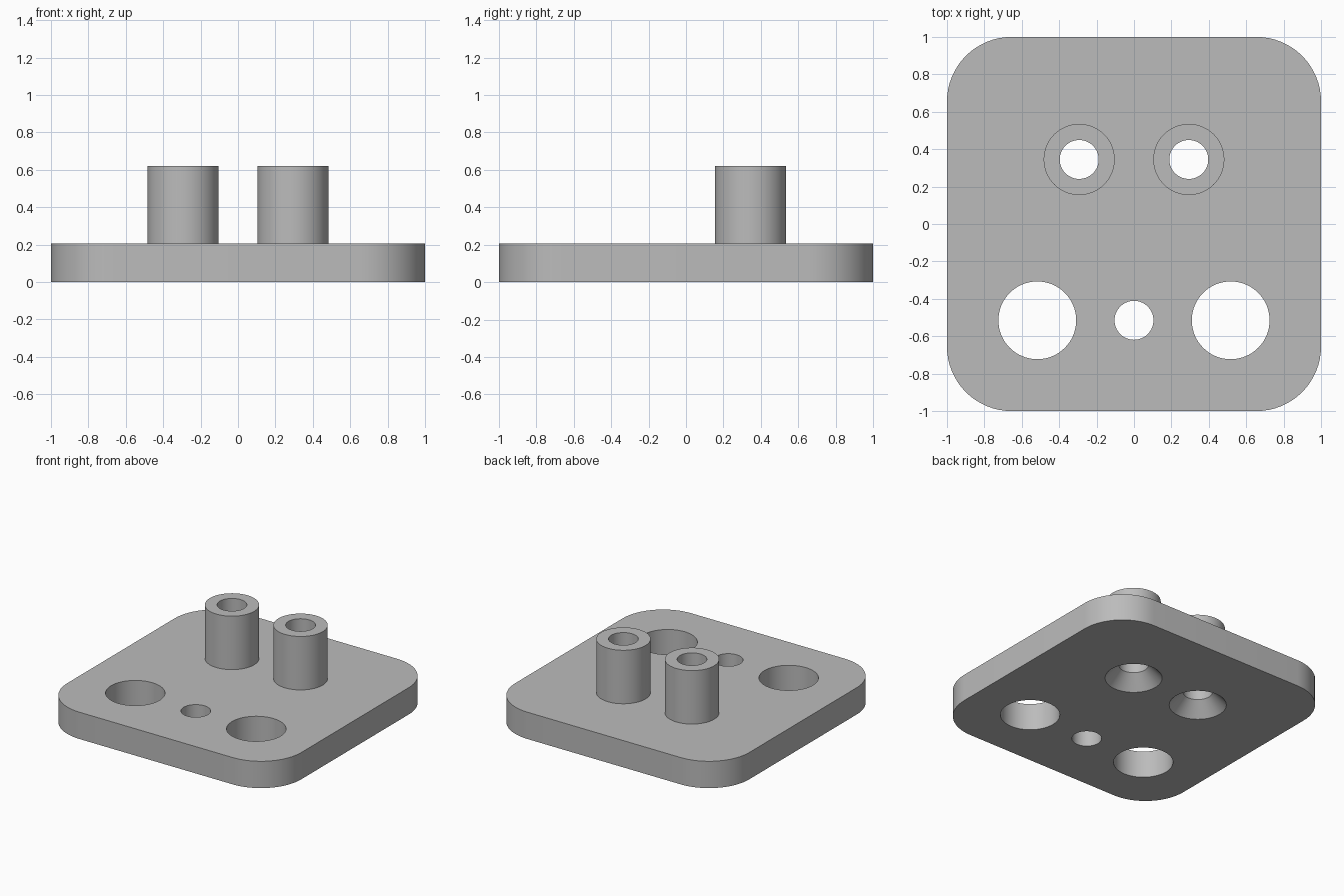
import bpy, bmesh
from math import cos, sin, pi, radians

cube = bpy.data.objects.get("Cube")
if cube:
    bpy.data.objects.remove(cube, do_unlink=True)

PLATE_TOP, POST_TOP = 0.207, 0.62
CORNER, BORE = 0.345, 0.104
SEGMENTS = 64

grey = bpy.data.materials.new("plain grey")
grey.use_nodes = True
colour = (0.5, 0.5, 0.5, 1)
grey.diffuse_color = colour
grey.node_tree.nodes["Principled BSDF"].inputs["Base Color"].default_value = colour


def stack(name, rings):
    """Closed solid joining equal-length rings of points from bottom to top."""
    bm = bmesh.new()
    loops = [[bm.verts.new(p) for p in ring] for ring in rings]
    n = len(loops[0])
    for low, high in zip(loops, loops[1:]):
        for i in range(n):
            j = (i + 1) % n
            bm.faces.new((low[i], low[j], high[j], high[i]))
    bm.faces.new(loops[0][::-1])
    bm.faces.new(loops[-1])
    mesh = bpy.data.meshes.new(name)
    bm.to_mesh(mesh)
    bm.free()
    mesh.materials.append(grey)
    obj = bpy.data.objects.new(name, mesh)
    bpy.context.collection.objects.link(obj)
    return obj


def turned(name, x, y, profile):
    """Solid of revolution about a vertical axis from (radius, z) pairs."""
    angles = [2 * pi * i / SEGMENTS for i in range(SEGMENTS)]
    return stack(name, [[(x + r * cos(a), y + r * sin(a), z) for a in angles]
                        for r, z in profile])


def rounded_square(z, steps=16):
    c = 1 - CORNER
    ring = []
    for k, (sx, sy) in enumerate(((1, 1), (-1, 1), (-1, -1), (1, -1))):
        for i in range(steps + 1):
            a = (k + i / steps) * pi / 2
            ring.append((sx * c + CORNER * cos(a), sy * c + CORNER * sin(a), z))
    return ring


def combine(target, tool, operation):
    mod = target.modifiers.new(operation.lower(), 'BOOLEAN')
    mod.operation, mod.solver, mod.object = operation, 'EXACT', tool
    bpy.context.view_layer.objects.active = target
    bpy.ops.object.modifier_apply(modifier=mod.name)
    bpy.data.objects.remove(tool, do_unlink=True)


# Rounded base plate
plate = stack("base_plate_with_posts", [rounded_square(0), rounded_square(PLATE_TOP)])

for side in (-1, 1):
    # Hollow post with a countersunk bore from below
    x, y = side * 0.293, 0.345
    combine(plate, turned("post", x, y, [(0.19, 0.15), (0.19, POST_TOP)]), 'UNION')
    bore = [(0.21, -0.01), (0.2, 0), (BORE, 0.104), (BORE, POST_TOP + 0.1)]
    combine(plate, turned("bore_cutter", x, y, bore), 'DIFFERENCE')

# Row of through holes: large, small, large
for x, radius in ((-0.517, 0.208), (0, BORE), (0.517, 0.208)):
    hole = [(radius, -0.1), (radius, PLATE_TOP + 0.1)]
    combine(plate, turned("hole_cutter", x, -0.515, hole), 'DIFFERENCE')

# Smooth round walls, crisp rims
bpy.ops.object.select_all(action='DESELECT')
plate.select_set(True)
bpy.context.view_layer.objects.active = plate
bpy.ops.object.shade_smooth_by_angle(angle=radians(25))
